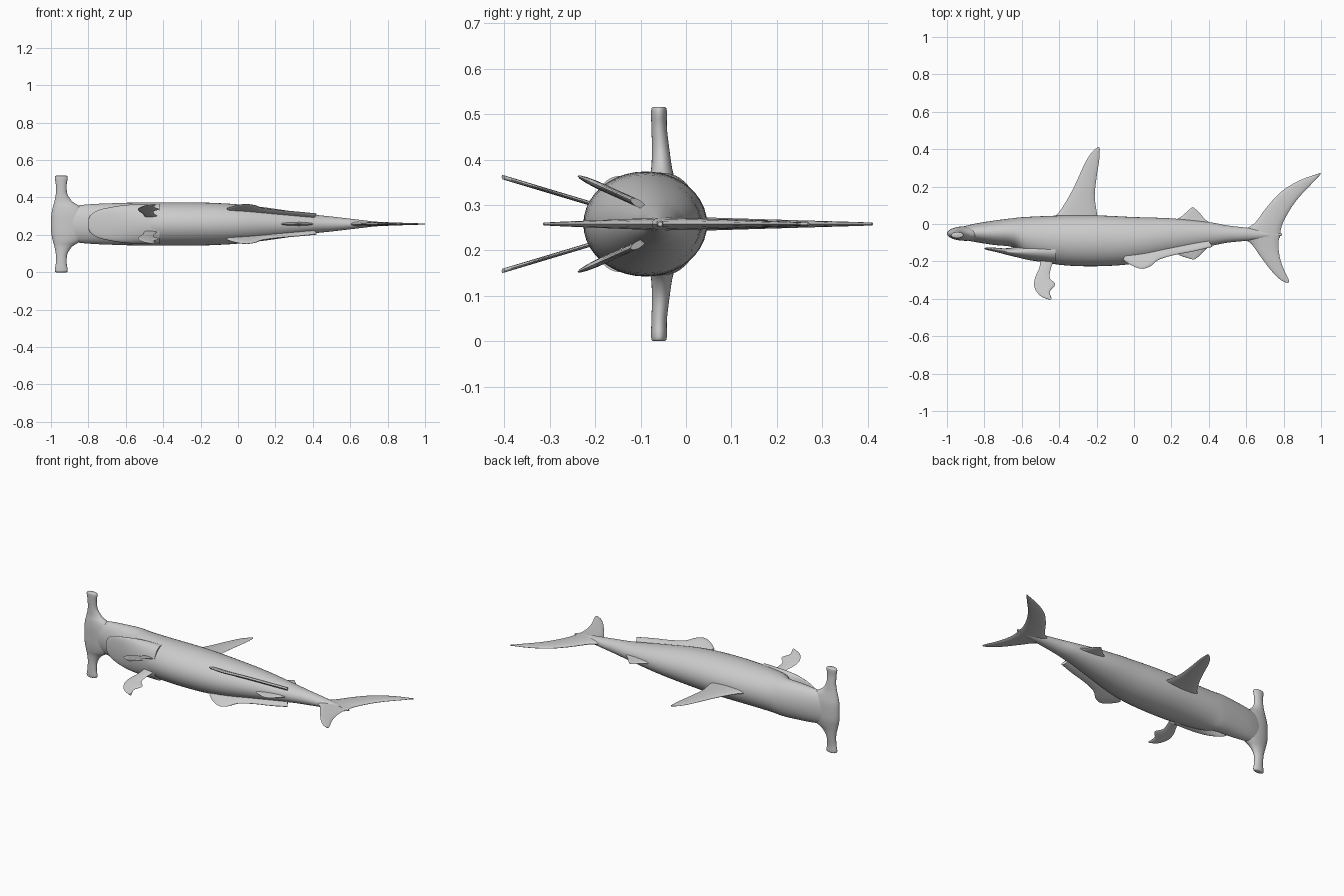
import bpy, bmesh, math
from mathutils import Vector

if "Cube" in bpy.data.objects:
    bpy.data.objects.remove(bpy.data.objects["Cube"])

MID = 0.258  # height of the symmetry plane; the fish lies on its side

skin = bpy.data.materials.new("grey skin")
skin.use_nodes = True
GREY = (0.6, 0.6, 0.6, 1)
skin.diffuse_color = GREY
skin.node_tree.nodes["Principled BSDF"].inputs["Base Color"].default_value = GREY


def smooth(points, steps):
    """Catmull-Rom curve through points of any dimension."""
    pts = [Vector(p) for p in points]
    pts = [2 * pts[0] - pts[1]] + pts + [2 * pts[-1] - pts[-2]]
    out = []
    for a, b, c, d in zip(pts, pts[1:], pts[2:], pts[3:]):
        for i in range(steps):
            t = i / steps
            out.append(0.5 * (2 * b + (c - a) * t + (2 * a - 5 * b + 4 * c - d) * t * t
                              + (3 * b - a - 3 * c + d) * t ** 3))
    return out + [pts[-2]]


def resample(points, count):
    """Evenly spaced points along the smoothed curve."""
    curve = smooth(points, 8)
    dist = [0]
    for a, b in zip(curve, curve[1:]):
        dist.append(dist[-1] + (b - a).length)
    out, j = [], 0
    for i in range(count):
        s = dist[-1] * i / (count - 1)
        while j < len(curve) - 2 and dist[j + 1] < s:
            j += 1
        t = (s - dist[j]) / max(dist[j + 1] - dist[j], 1e-9)
        out.append(curve[j].lerp(curve[j + 1], t))
    return out


def loft(name, rings):
    """Skin a list of equal rings and cap both ends."""
    bm = bmesh.new()
    rows = [[bm.verts.new(p) for p in ring] for ring in rings]
    n = len(rows[0])
    for r, s in zip(rows, rows[1:]):
        for i in range(n):
            k = (i + 1) % n
            bm.faces.new((r[i], r[k], s[k], s[i]))
    bm.faces.new(rows[0])
    bm.faces.new(rows[-1])
    bmesh.ops.recalc_face_normals(bm, faces=bm.faces)
    mesh = bpy.data.meshes.new(name)
    bm.to_mesh(mesh)
    bm.free()
    ob = bpy.data.objects.new(name, mesh)
    bpy.context.collection.objects.link(ob)
    mesh.materials.append(skin)
    bpy.ops.object.select_all(action="DESELECT")
    ob.select_set(True)
    bpy.context.view_layer.objects.active = ob
    bpy.ops.object.shade_smooth_by_angle(angle=math.radians(50))
    return ob


def turn(n):
    return [(math.cos(2 * math.pi * i / n), math.sin(2 * math.pi * i / n)) for i in range(n)]


def body_loft(name, stations):
    """Stations along x: (x, belly y, back y, half width)."""
    rings = []
    for x, lo, hi, w in smooth(stations, 4):
        rings.append([(x, (lo + hi) / 2 + (hi - lo) / 2 * c, MID + w * s) for c, s in turn(40)])
    return loft(name, rings)


def fin(name, lead, trail, thick, side=0, root=0, offset=0, slope=0):
    """Lens-section fin between two edges; paired fins splay away from MID."""
    rings = []
    count = 22
    for i, (a, b) in enumerate(zip(resample(lead, count), resample(trail, count))):
        h = thick * (1 - 0.8 * i / (count - 1)) if not slope else thick
        ring = []
        for c, s in turn(14):
            p = Vector(a).lerp(Vector(b), (1 - c) / 2)
            splay = side * (offset + slope * (root - p.y))
            ring.append((p.x, p.y, MID + splay + h * s))
        rings.append(ring)
    return loft(name, rings)


# Trunk with the upper jaw; the belly steps down behind the mouth
body_loft("body", [
    (-0.98, -0.065, -0.035, 0.04), (-0.93, -0.08, -0.018, 0.085),
    (-0.85, -0.096, 0.002, 0.1), (-0.75, -0.112, 0.018, 0.108),
    (-0.64, -0.126, 0.032, 0.112), (-0.57, -0.18, 0.038, 0.114),
    (-0.4, -0.218, 0.045, 0.115), (-0.2, -0.226, 0.046, 0.115),
    (0, -0.212, 0.037, 0.105), (0.2, -0.166, 0.03, 0.081),
    (0.4, -0.12, 0.01, 0.051), (0.5, -0.1, -0.008, 0.04),
    (0.62, -0.088, -0.022, 0.026), (0.72, -0.075, -0.04, 0.014),
    (0.79, -0.062, -0.052, 0.005)])

# Lower jaw
body_loft("lower_jaw", [
    (-0.8, -0.134, -0.128, 0.025), (-0.785, -0.139, -0.126, 0.05),
    (-0.75, -0.147, -0.126, 0.073), (-0.69, -0.162, -0.13, 0.088),
    (-0.63, -0.177, -0.122, 0.098), (-0.55, -0.195, -0.1, 0.105),
    (-0.42, -0.212, -0.08, 0.106)])

# Wide hammer: (distance from middle, front x, rear x, low y, high y)
half = [(0, -1, -0.8, -0.09, -0.012), (0.05, -0.998, -0.81, -0.089, -0.014),
        (0.09, -0.99, -0.84, -0.084, -0.022), (0.12, -0.982, -0.885, -0.077, -0.03),
        (0.16, -0.974, -0.912, -0.075, -0.036), (0.21, -0.974, -0.916, -0.076, -0.042),
        (0.24, -0.979, -0.911, -0.077, -0.042), (0.254, -0.978, -0.912, -0.076, -0.043),
        (0.258, -0.972, -0.918, -0.073, -0.047)]
hammer = [(-d, *rest) for d, *rest in reversed(half[1:])] + half
loft("hammer_head", [
    [((f + r) / 2 + (r - f) / 2 * c, (lo + hi) / 2 + (hi - lo) / 2 * s, MID + d) for c, s in turn(28)]
    for d, f, r, lo, hi in smooth(hammer, 4)])

# Fins on the symmetry plane
fin("dorsal_fin",
    [(-0.46, 0.015), (-0.4, 0.065), (-0.33, 0.18), (-0.26, 0.33), (-0.22, 0.39), (-0.19, 0.412)],
    [(-0.19, 0.015), (-0.2, 0.07), (-0.21, 0.15), (-0.2, 0.25), (-0.185, 0.35), (-0.185, 0.408)], 0.016)
fin("rear_dorsal_fin",
    [(0.2, 0.01), (0.25, 0.038), (0.28, 0.063), (0.31, 0.09)],
    [(0.43, -0.01), (0.38, 0.025), (0.35, 0.06), (0.32, 0.088)], 0.012)
fin("anal_fin",
    [(0.2, -0.14), (0.25, -0.17), (0.28, -0.18), (0.315, -0.19)],
    [(0.43, -0.1), (0.39, -0.13), (0.35, -0.17), (0.325, -0.188)], 0.012)
fin("upper_tail_lobe",
    [(0.56, -0.04), (0.64, 0), (0.71, 0.09), (0.79, 0.175), (0.89, 0.235), (0.995, 0.272)],
    [(0.78, -0.075), (0.79, -0.01), (0.83, 0.07), (0.88, 0.14), (0.95, 0.215), (1, 0.268)], 0.015)
fin("lower_tail_lobe",
    [(0.55, -0.07), (0.62, -0.1), (0.67, -0.165), (0.73, -0.245), (0.785, -0.3), (0.82, -0.315)],
    [(0.78, -0.05), (0.772, -0.11), (0.78, -0.18), (0.8, -0.24), (0.828, -0.3), (0.828, -0.312)], 0.015)

# Paired fins, mirrored across the symmetry plane
for label, side in (("left", -1), ("right", 1)):
    fin(label + "_pectoral_fin",
        [(-0.5, -0.17), (-0.505, -0.23), (-0.53, -0.29), (-0.532, -0.34), (-0.5, -0.385), (-0.45, -0.406)],
        [(-0.42, -0.17), (-0.445, -0.24), (-0.45, -0.29), (-0.42, -0.322), (-0.45, -0.36), (-0.44, -0.4)],
        0.005, side, root=-0.2, offset=0.042, slope=0.3)
    fin(label + "_pelvic_fin",
        [(-0.06, -0.19), (-0.02, -0.218), (0.04, -0.24), (0.09, -0.225), (0.13, -0.192),
         (0.22, -0.165), (0.32, -0.146), (0.42, -0.122)],
        [(-0.03, -0.14), (0.05, -0.13), (0.15, -0.115), (0.25, -0.1), (0.4, -0.09)],
        0.009, side, root=-0.12, offset=0.052, slope=0.45)
